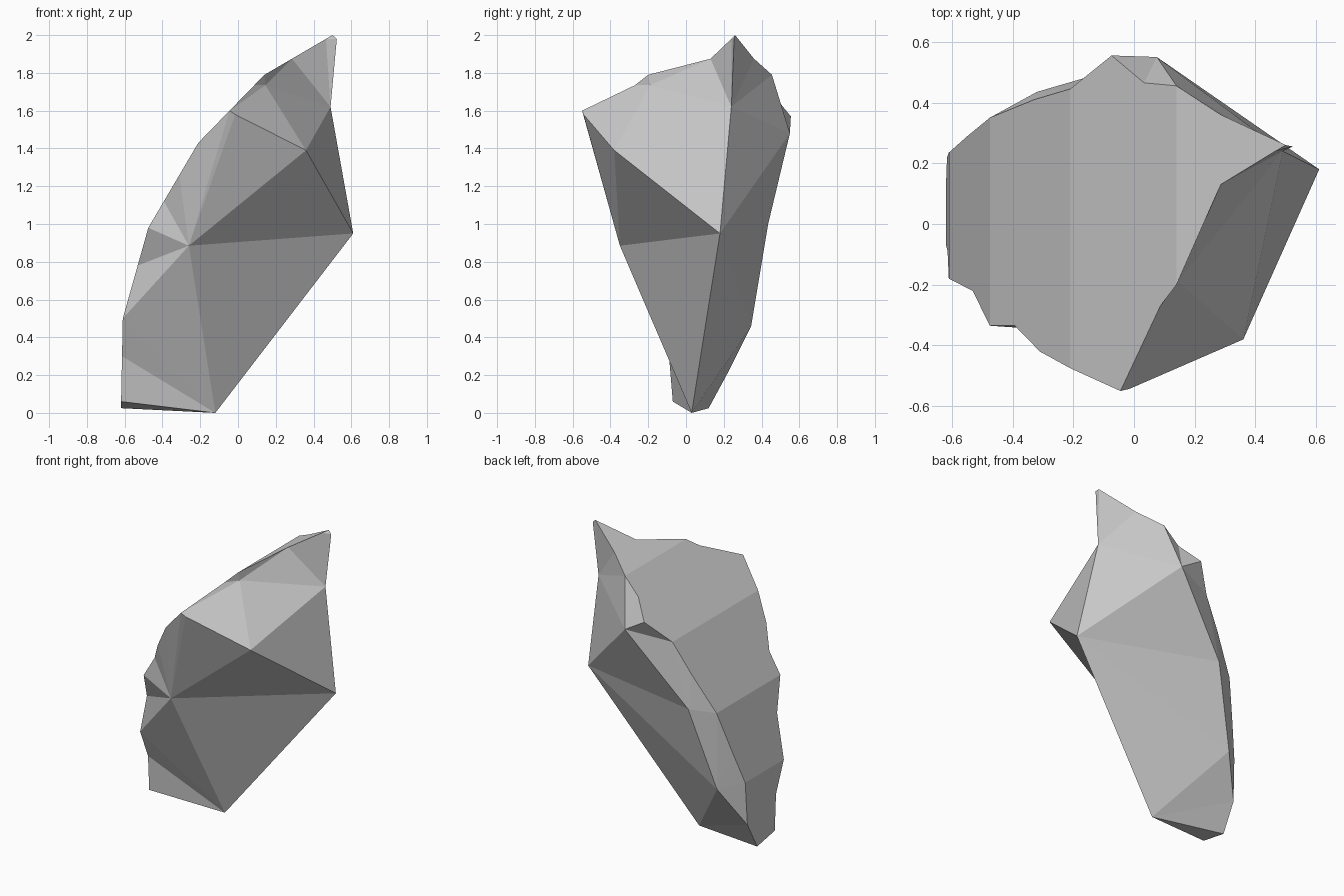
import bpy, bmesh

if "Cube" in bpy.data.objects:
    bpy.data.objects.remove(bpy.data.objects["Cube"])

# Bent back plate: its x follows a faceted profile (z, x)
PROFILE = [(0, -.62), (.5, -.61), (.98, -.475), (1.43, -.21), (1.79, .14), (2.0, .5)]

# Ragged plate rims as (y, z), from the foot to the tip
FRONT_RIM = [(-.07, .06), (-.09, .3), (-.18, .5), (-.22, .78), (-.335, .98), (-.335, 1.12),
             (-.42, 1.26), (-.475, 1.43), (-.55, 1.6), (-.27, 1.735), (-.2, 1.79),
             (.13, 1.875), (.24, 1.98)]
BACK_RIM = [(.12, .025), (.22, .21), (.235, .5), (.29, .72), (.35, .98), (.41, 1.23),
            (.445, 1.43), (.555, 1.57), (.465, 1.68), (.455, 1.79), (.36, 1.875), (.26, 2.0)]


def profile_x(z):
    for (z0, x0), (z1, x1) in zip(PROFILE, PROFILE[1:]):
        if z <= z1:
            return x0 + (x1 - x0) * (z - z0) / (z1 - z0)
    return PROFILE[-1][1]


bm = bmesh.new()
f = [bm.verts.new((profile_x(z), y, z)) for y, z in FRONT_RIM]
b = [bm.verts.new((profile_x(z), y, z)) for y, z in BACK_RIM]

# Corners of the broken side
foot = bm.verts.new((-.12, .03, 0))
belly = bm.verts.new((-.26, -.35, .885))
brow = bm.verts.new((.36, -.38, 1.39))
side = bm.verts.new((.61, .18, .95))
neck = bm.verts.new((.49, .24, 1.62))
lip = bm.verts.new((-.015, -.543, 1.58))
notch = bm.verts.new((.145, -.19, 1.735))
tip = bm.verts.new((.523, .255, 1.98))
back_high = bm.verts.new((.075, .55, 1.48))
back_mid = bm.verts.new((-.32, .435, 1.0))
back_low = bm.verts.new((-.475, .345, .46))


def fan(apex, *ring):
    for p, q in zip(ring, ring[1:]):
        bm.faces.new((apex, p, q))


# Plate strips between the profile creases
for f0, f1, b0, b1 in [(0, 2, 0, 2), (2, 4, 2, 4), (4, 7, 4, 6), (7, 10, 6, 9), (10, 12, 9, 11)]:
    bm.faces.new(f[f0:f1 + 1] + b[b0:b1 + 1][::-1])
bm.faces.new((f[12], tip, b[11]))

# Front facets
fan(foot, b[0], f[0], f[1], f[2], belly, side)
fan(belly, *f[2:9], lip, brow, side)
fan(brow, lip, notch, neck, side)
fan(notch, lip, f[8], f[9], f[10], f[11], neck)
fan(neck, f[11], f[12], tip, b[11], b[10], b[9], back_high, side)

# Back facets
fan(back_high, b[9], b[8], b[7], b[6], back_mid, side)
fan(back_mid, b[6], b[5], b[4], back_low, side)
fan(back_low, b[4], b[3], b[2], b[1], foot, side)
fan(foot, b[1], b[0])

bmesh.ops.triangulate(bm, faces=[p for p in bm.faces if len(p.verts) > 3])
bmesh.ops.recalc_face_normals(bm, faces=bm.faces)
mesh = bpy.data.meshes.new("rock_shard")
bm.to_mesh(mesh)
bm.free()
bpy.context.collection.objects.link(bpy.data.objects.new("rock_shard", mesh))
